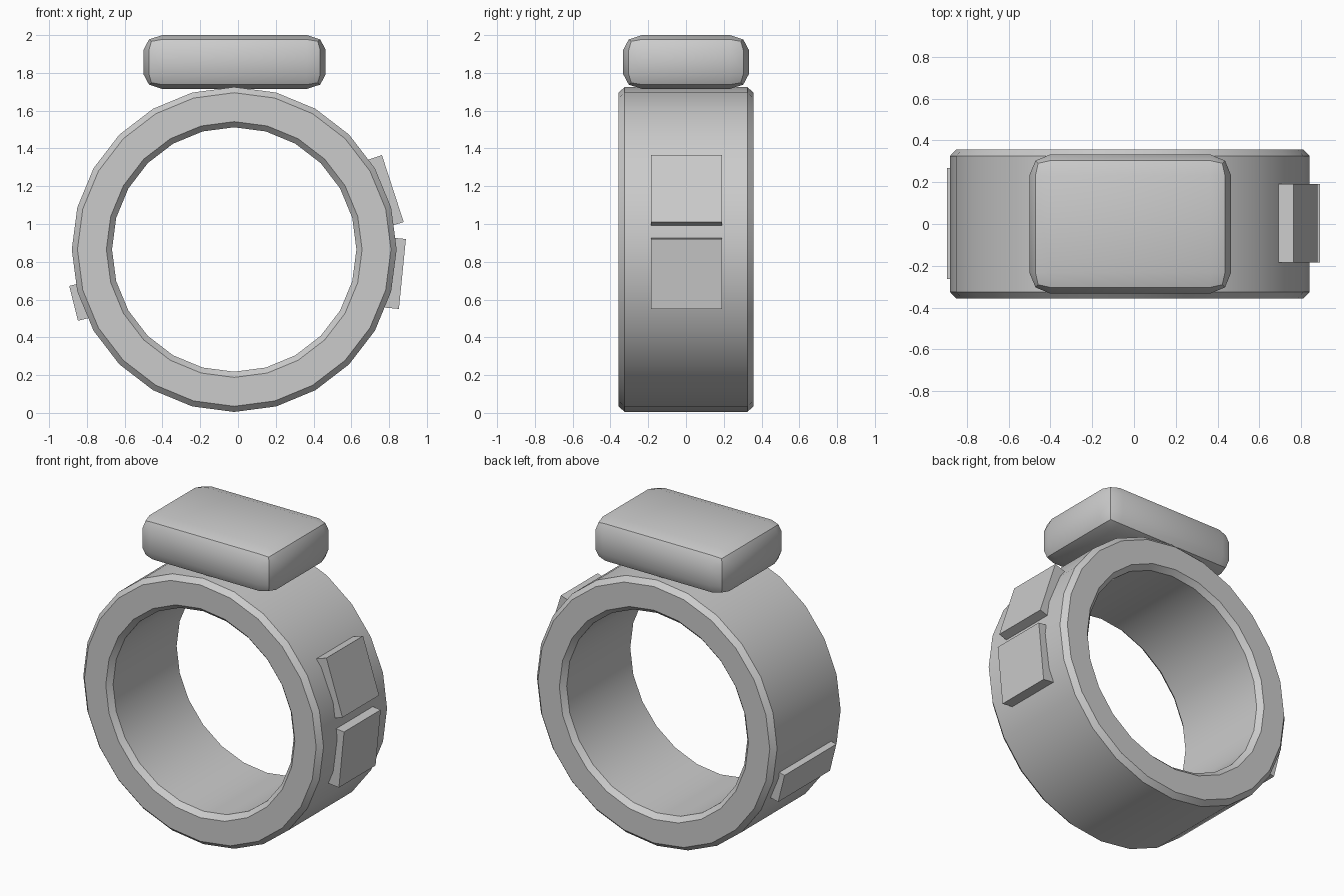
import bpy, bmesh, math
from mathutils import Matrix

if "Cube" in bpy.data.objects:
    bpy.data.objects.remove(bpy.data.objects["Cube"])


def make_object(name, bm, angle=None):
    bmesh.ops.recalc_face_normals(bm, faces=bm.faces)
    mesh = bpy.data.meshes.new(name)
    bm.to_mesh(mesh)
    bm.free()
    obj = bpy.data.objects.new(name, mesh)
    bpy.context.collection.objects.link(obj)
    if angle:
        bpy.ops.object.select_all(action='DESELECT')
        obj.select_set(True)
        bpy.context.view_layer.objects.active = obj
        bpy.ops.object.shade_smooth_by_angle(angle=math.radians(angle))
    return obj


# Band: chamfered rectangular section swept around the y axis in 24 steps
CX, CZ, SIDES = -0.02, 0.865, 24
profile = [(0.86, -0.325), (0.86, 0.325), (0.83, 0.357), (0.677, 0.357),
           (0.647, 0.325), (0.647, -0.325), (0.677, -0.357), (0.83, -0.357)]
bm = bmesh.new()
rings = []
for i in range(SIDES):
    a = 2 * math.pi * i / SIDES
    rings.append([bm.verts.new((CX + r * math.sin(a), y, CZ + r * math.cos(a)))
                  for r, y in profile])
for i in range(SIDES):
    a, b = rings[i], rings[(i + 1) % SIDES]
    for j in range(len(profile)):
        k = (j + 1) % len(profile)
        bm.faces.new((a[j], a[k], b[k], b[j]))
make_object("band", bm, 30)

# Top block: box with two-step rounded edges, slightly flatter vertically
size, bevel = (0.965, 0.665, 0.285), (0.1, 0.1, 0.078)
bm = bmesh.new()
bmesh.ops.create_cube(bm, size=1)
bmesh.ops.scale(bm, verts=bm.verts, vec=[s / b for s, b in zip(size, bevel)])
bmesh.ops.bevel(bm, geom=bm.edges[:], offset=1, offset_type='OFFSET',
                segments=2, profile=0.5, affect='EDGES')
bmesh.ops.scale(bm, verts=bm.verts, vec=bevel)
bmesh.ops.translate(bm, verts=bm.verts, vec=(-0.018, 0, 1.8575))
make_object("top_block", bm, 35)


# Side pads: flat plates tangent to the band
def pad(name, x, z, degrees, width, length, thick=0.075):
    bm = bmesh.new()
    matrix = (Matrix.Translation((x, 0.003, z))
              @ Matrix.Rotation(math.radians(-degrees), 4, 'Y')
              @ Matrix.Diagonal((thick, width, length, 1)))
    bmesh.ops.create_cube(bm, size=1, matrix=matrix)
    make_object(name, bm)


pad("upper_right_pad", 0.784, 1.176, 18, 0.375, 0.372)
pad("lower_right_pad", 0.833, 0.739, -5.7, 0.375, 0.372)
pad("left_pad", -0.834, 0.589, 194, 0.53, 0.19)
